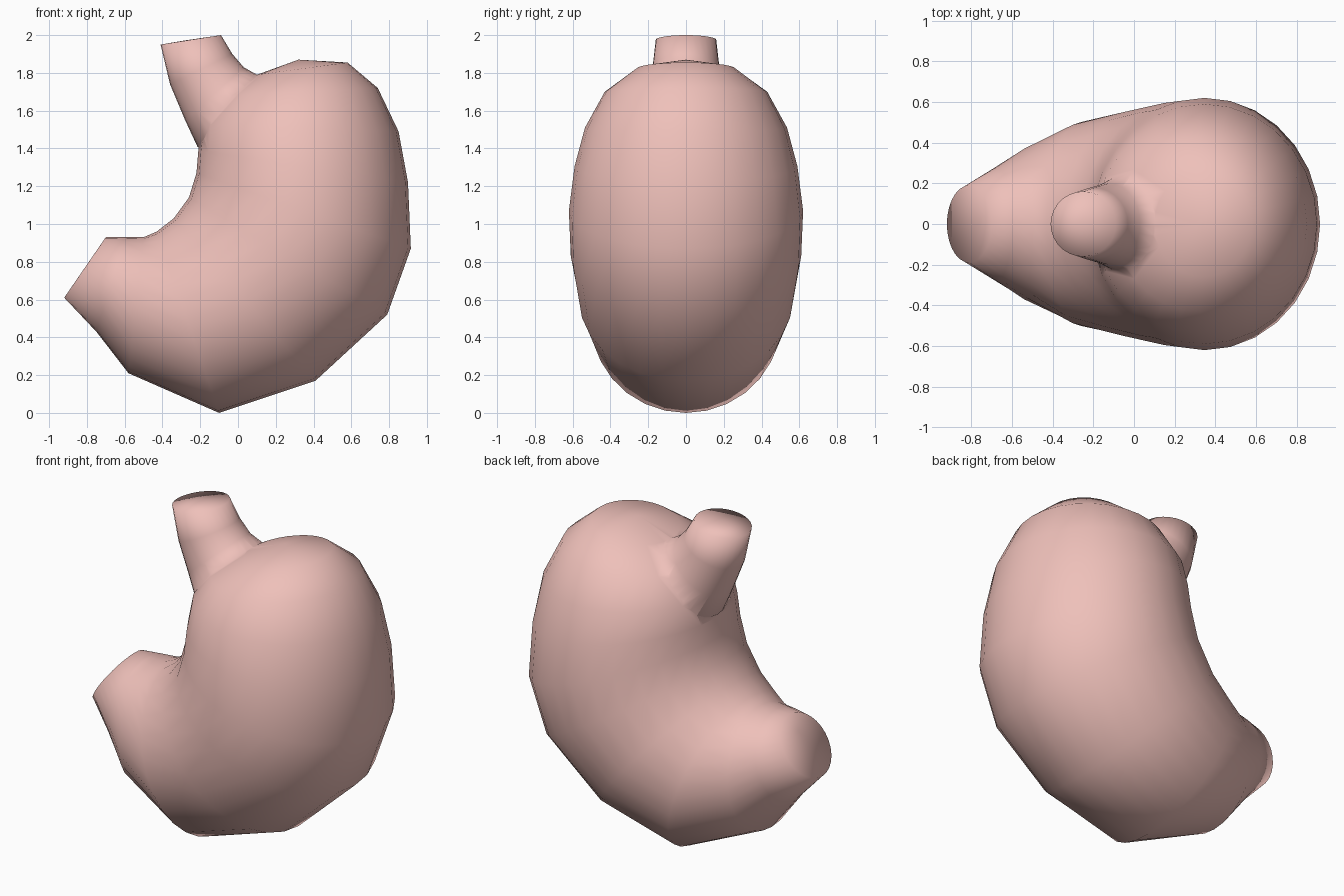
import bpy, bmesh, math
from mathutils import Vector

if "Cube" in bpy.data.objects:
    bpy.data.objects.remove(bpy.data.objects["Cube"])

SIDES = 28

mat = bpy.data.materials.new("stomach_pink")
mat.diffuse_color = (0.86, 0.53, 0.49, 1)
mat.use_nodes = True
mat.node_tree.nodes["Principled BSDF"].inputs["Base Color"].default_value = mat.diffuse_color


def loft(name, rings, start_tip, end_tip):
    """Elliptical rings, each (inner x, inner z, outer x, outer z, half depth)."""
    bm = bmesh.new()
    loops = []
    for ix, iz, ox, oz, w in rings:
        a, b = Vector((ix, 0, iz)), Vector((ox, 0, oz))
        c, r = (a + b) / 2, (b - a) / 2
        loop = []
        for i in range(SIDES):
            t = 2 * math.pi * i / SIDES
            loop.append(bm.verts.new(c + r * math.cos(t) + Vector((0, w * math.sin(t), 0))))
        loops.append(loop)
    for l0, l1 in zip(loops, loops[1:]):
        for i in range(SIDES):
            j = (i + 1) % SIDES
            bm.faces.new((l0[i], l0[j], l1[j], l1[i]))
    for loop, tip in ((loops[0], start_tip), (loops[-1], end_tip)):
        v = bm.verts.new((tip[0], 0, tip[1]))
        for i in range(SIDES):
            bm.faces.new((loop[i], loop[(i + 1) % SIDES], v))
    bmesh.ops.recalc_face_normals(bm, faces=bm.faces[:])
    for f in bm.faces:
        f.smooth = True
    me = bpy.data.meshes.new(name)
    bm.to_mesh(me)
    bm.free()
    me.materials.append(mat)
    ob = bpy.data.objects.new(name, me)
    bpy.context.collection.objects.link(ob)
    return ob


# Main sac, from the narrow outlet round to the upper dome
stomach = loft("stomach", [
    (-.70, .93, -.92, .61, .19),
    (-.60, .93, -.75, .43, .28),
    (-.50, .93, -.58, .21, .37),
    (-.43, .96, -.10, .00, .50),
    (-.34, 1.03, .41, .17, .565),
    (-.26, 1.14, .79, .52, .61),
    (-.22, 1.27, .915, .87, .62),
    (-.21, 1.39, .90, 1.22, .59),
    (-.19, 1.53, .85, 1.49, .535),
    (-.09, 1.68, .74, 1.72, .43),
    (.10, 1.79, .58, 1.855, .26),
], (-.76, .843), (.32, 1.87))

# Inlet tube, flaring into the sac
tube = loft("inlet_tube", [
    (-.41, 1.95, -.09, 2.0, .16),
    (-.36, 1.74, -.03, 1.90, .178),
    (-.28, 1.55, .03, 1.83, .20),
    (-.215, 1.41, .11, 1.785, .24),
    (.00, 1.25, .28, 1.62, .24),
], (-.28, 1.972), (.14, 1.43))

# Merge into one skin
mod = stomach.modifiers.new("merge", 'BOOLEAN')
mod.operation = 'UNION'
mod.solver = 'EXACT'
mod.object = tube
bpy.context.view_layer.objects.active = stomach
stomach.select_set(True)
bpy.ops.object.modifier_apply(modifier=mod.name)
bpy.data.objects.remove(tube)
for p in stomach.data.polygons:
    p.use_smooth = True
